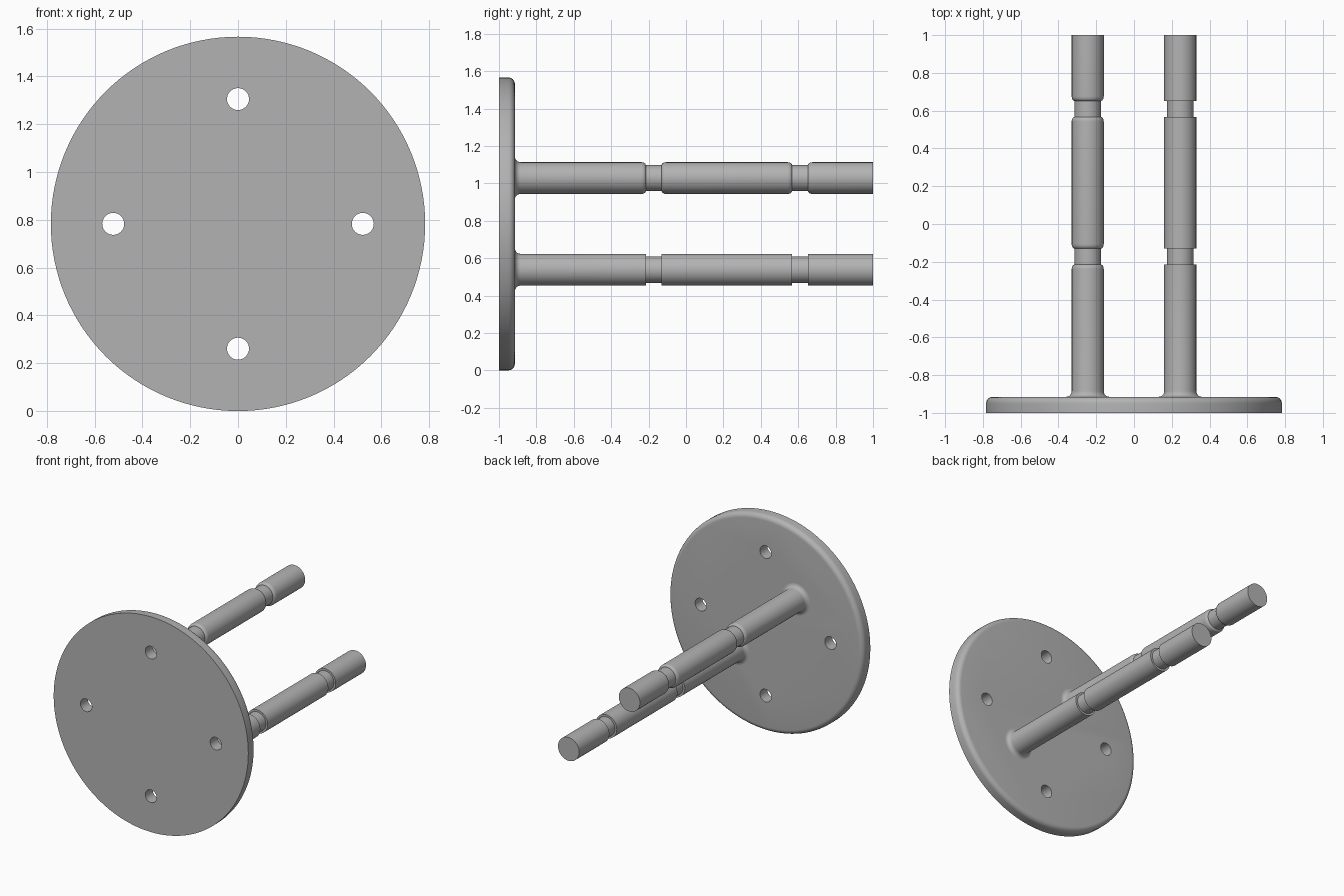
import bpy
import bmesh
from math import sin, cos, pi, radians
from mathutils import Vector

if "Cube" in bpy.data.objects:
    bpy.data.objects.remove(bpy.data.objects["Cube"])

grey = bpy.data.materials.new("satin grey")
grey.use_nodes = True
grey.diffuse_color = (0.45, 0.45, 0.45, 1)
grey.node_tree.nodes["Principled BSDF"].inputs["Base Color"].default_value = grey.diffuse_color

PLATE_R, PLATE_BACK = 0.783, -0.915
POST_R, GROOVE_R = 0.085, 0.07
GROOVES = [(-0.215, -0.13), (0.567, 0.652)]


def arc(cr, cy, wr, wy, start, end, steps=6):
    """Elliptical arc of (radius, y) points."""
    angles = [radians(start + (end - start) * i / steps) for i in range(steps + 1)]
    return [(cr + wr * cos(a), cy + wy * sin(a)) for a in angles]


def lathe(name, profile, x, z, sides):
    """Closed solid turned around a line parallel to y."""
    bm = bmesh.new()
    rings = []
    for r, y in profile:
        rings.append([bm.verts.new((x + r * cos(2 * pi * i / sides), y,
                                    z + r * sin(2 * pi * i / sides))) for i in range(sides)])
    for a, b in zip(rings, rings[1:]):
        for i in range(sides):
            j = (i + 1) % sides
            bm.faces.new((a[i], a[j], b[j], b[i]))
    bm.faces.new(rings[0])
    bm.faces.new(rings[-1])
    bmesh.ops.recalc_face_normals(bm, faces=bm.faces)
    mesh = bpy.data.meshes.new(name)
    bm.to_mesh(mesh)
    bm.free()
    mesh.materials.append(grey)
    obj = bpy.data.objects.new(name, mesh)
    bpy.context.collection.objects.link(obj)
    return obj


def select(obj):
    bpy.ops.object.select_all(action="DESELECT")
    obj.select_set(True)
    bpy.context.view_layer.objects.active = obj


def smooth(obj):
    select(obj)
    bpy.ops.object.shade_smooth_by_angle(angle=radians(30))


# Round mounting plate with a softened back edge
edge = 0.035
plate = lathe("mounting_plate",
              [(PLATE_R, -1)] + arc(PLATE_R - edge, PLATE_BACK - edge, edge, edge, 0, 90),
              0, PLATE_R, 128)

# Four screw holes
for i in range(4):
    a = i * pi / 2
    cutter = lathe("hole_cutter", [(0.046, -1.1), (0.046, -0.8)],
                   0.522 * cos(a), PLATE_R + 0.522 * sin(a), 32)
    cutter.hide_render = True
    cut = plate.modifiers.new("screw_hole", "BOOLEAN")
    cut.operation, cut.solver, cut.object = "DIFFERENCE", "EXACT", cutter
    select(plate)
    bpy.ops.object.modifier_apply(modifier=cut.name)
    bpy.data.objects.remove(cutter)
smooth(plate)


def post(name, x, z, rounded):
    """Grooved post flaring into the plate; groove shoulders rounded or square."""
    flare = 0.03
    profile = [(POST_R + flare, PLATE_BACK - 0.02)]
    profile += arc(POST_R + flare, PLATE_BACK + flare, flare, flare, 270, 180)
    depth, run = POST_R - GROOVE_R, 0.025
    for y0, y1 in GROOVES:
        if rounded:
            profile += arc(GROOVE_R, y0 - run, depth, run, 0, 90)
            profile += arc(GROOVE_R, y1 + run, depth, run, -90, 0)
        else:
            profile += [(POST_R, y0), (GROOVE_R, y0), (GROOVE_R, y1), (POST_R, y1)]
    profile.append((POST_R, 1))
    smooth(lathe(name, profile, x, z, 48))


# Two diagonal posts
offset = 0.245
post("upper_right_post", -offset, PLATE_R + offset, True)
post("lower_left_post", offset, PLATE_R - offset, False)
